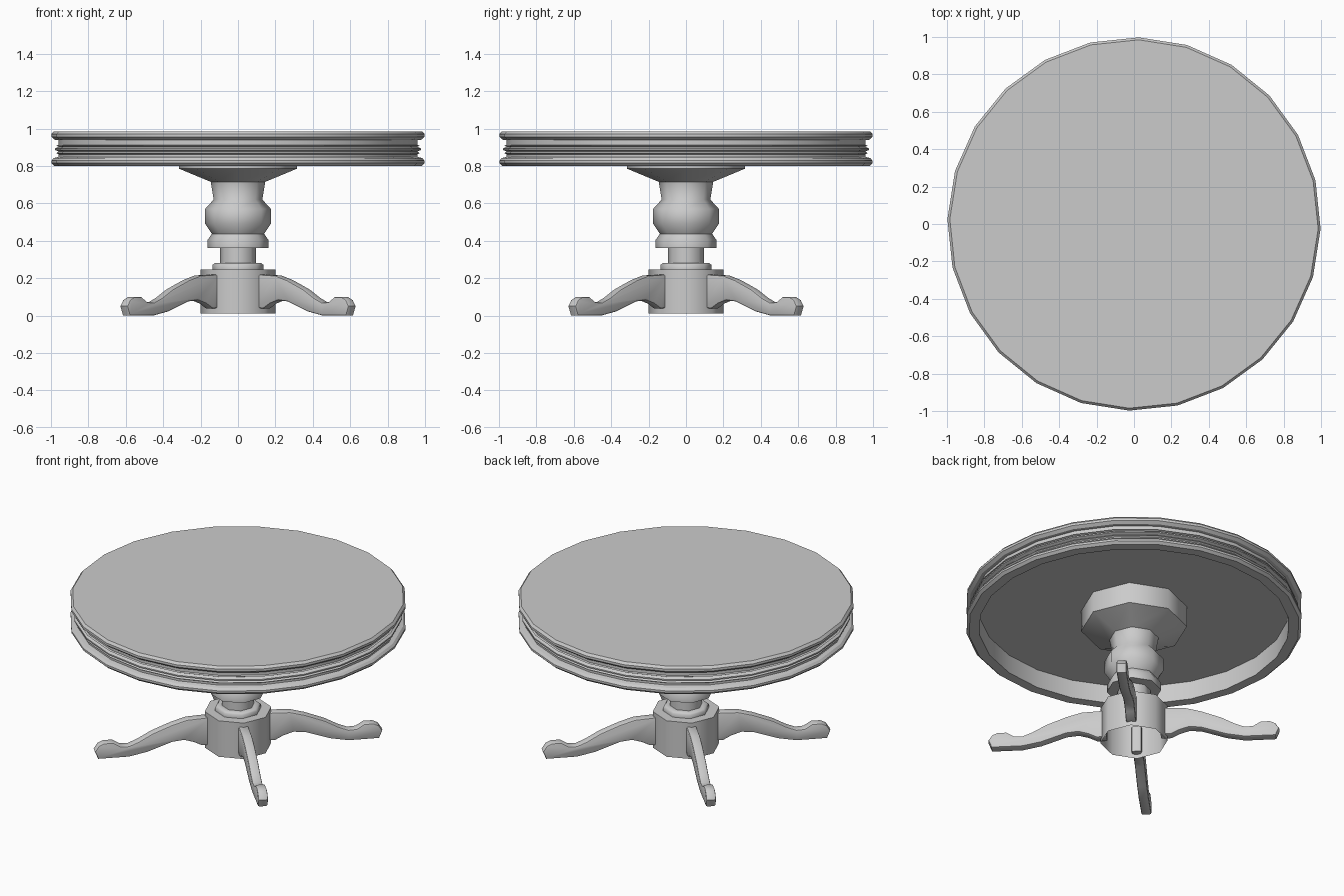
import bpy, bmesh
from math import radians, sin, cos, pi

if "Cube" in bpy.data.objects:
    bpy.data.objects.remove(bpy.data.objects["Cube"])


def finish(name, bm, angle):
    bmesh.ops.recalc_face_normals(bm, faces=bm.faces)
    mesh = bpy.data.meshes.new(name)
    bm.to_mesh(mesh)
    bm.free()
    obj = bpy.data.objects.new(name, mesh)
    bpy.context.collection.objects.link(obj)
    bpy.ops.object.select_all(action='DESELECT')
    obj.select_set(True)
    bpy.context.view_layer.objects.active = obj
    bpy.ops.object.shade_smooth_by_angle(angle=radians(angle))
    return obj


def lathe(name, profile, sides, turn=0.0, cap_start=False, cap_end=False, angle=50):
    """Revolve (radius, height) points around z."""
    bm = bmesh.new()
    rings = []
    for r, z in profile:
        rings.append([bm.verts.new((r * cos(turn + 2 * pi * i / sides),
                                    r * sin(turn + 2 * pi * i / sides), z))
                      for i in range(sides)])
    for a, b in zip(rings, rings[1:]):
        for i in range(sides):
            j = (i + 1) % sides
            bm.faces.new((a[i], a[j], b[j], b[i]))
    if cap_start:
        bm.faces.new(rings[0])
    if cap_end:
        bm.faces.new(rings[-1])
    return finish(name, bm, angle)


# Table top with moulded rim and hollow underside
rim = [(.985, .985), (.998, .97), (.998, .955), (.98, .94), (.96, .938),
       (.96, .912), (.972, .908), (.96, .902), (.978, .893), (.978, .885),
       (.96, .877), (.97, .868), (.96, .862), (.96, .848), (.985, .842),
       (.998, .828), (.998, .815), (.982, .80), (.92, .80), (.92, .92)]
lathe("table_top", rim, 24, radians(-1.5), True, True, 30)

# Turned eight-sided pedestal, open at the bottom
column = [(.20, .012), (.20, .247), (.137, .247), (.137, .27), (.125, .28),
          (.097, .28), (.097, .36), (.162, .36), (.162, .405), (.14, .437),
          (.176, .492), (.176, .57), (.13, .62), (.146, .715),
          (.315, .785), (.315, .92)]
lathe("pedestal", column, 8)

# Four curved legs with scrolled feet, set on the diagonals
outline = [(.16, .21), (.18, .22), (.31, .214), (.40, .188), (.52, .14),
           (.60, .095), (.66, .07), (.71, .072), (.755, .10), (.81, .10),
           (.842, .085), (.865, .05), (.845, 0), (.66, 0), (.55, .022),
           (.40, .075), (.33, .082), (.27, .064), (.22, .038), (.16, .04)]
half = .03
for n in range(4):
    bm = bmesh.new()
    side = bm.faces.new([bm.verts.new((r, -half, z)) for r, z in outline])
    new = bmesh.ops.extrude_face_region(bm, geom=[side])["geom"]
    bmesh.ops.translate(bm, vec=(0, 2 * half, 0),
                        verts=[v for v in new if isinstance(v, bmesh.types.BMVert)])
    if not any(abs(f.normal.y) > .9 and f.calc_center_median().y < 0 for f in bm.faces):
        bm.faces.new(sorted((v for v in bm.verts if v.co.y < 0), key=lambda v: v.index))
    bmesh.ops.recalc_face_normals(bm, faces=bm.faces)
    # Soften the long edges
    edges = [e for e in bm.edges if abs(e.verts[0].co.y - e.verts[1].co.y) < 1e-4]
    bmesh.ops.bevel(bm, geom=edges, offset=.01, segments=2, profile=.5, affect='EDGES')
    leg = finish("leg_%d" % (n + 1), bm, 40)
    leg.rotation_euler.z = radians(45 + 90 * n)
